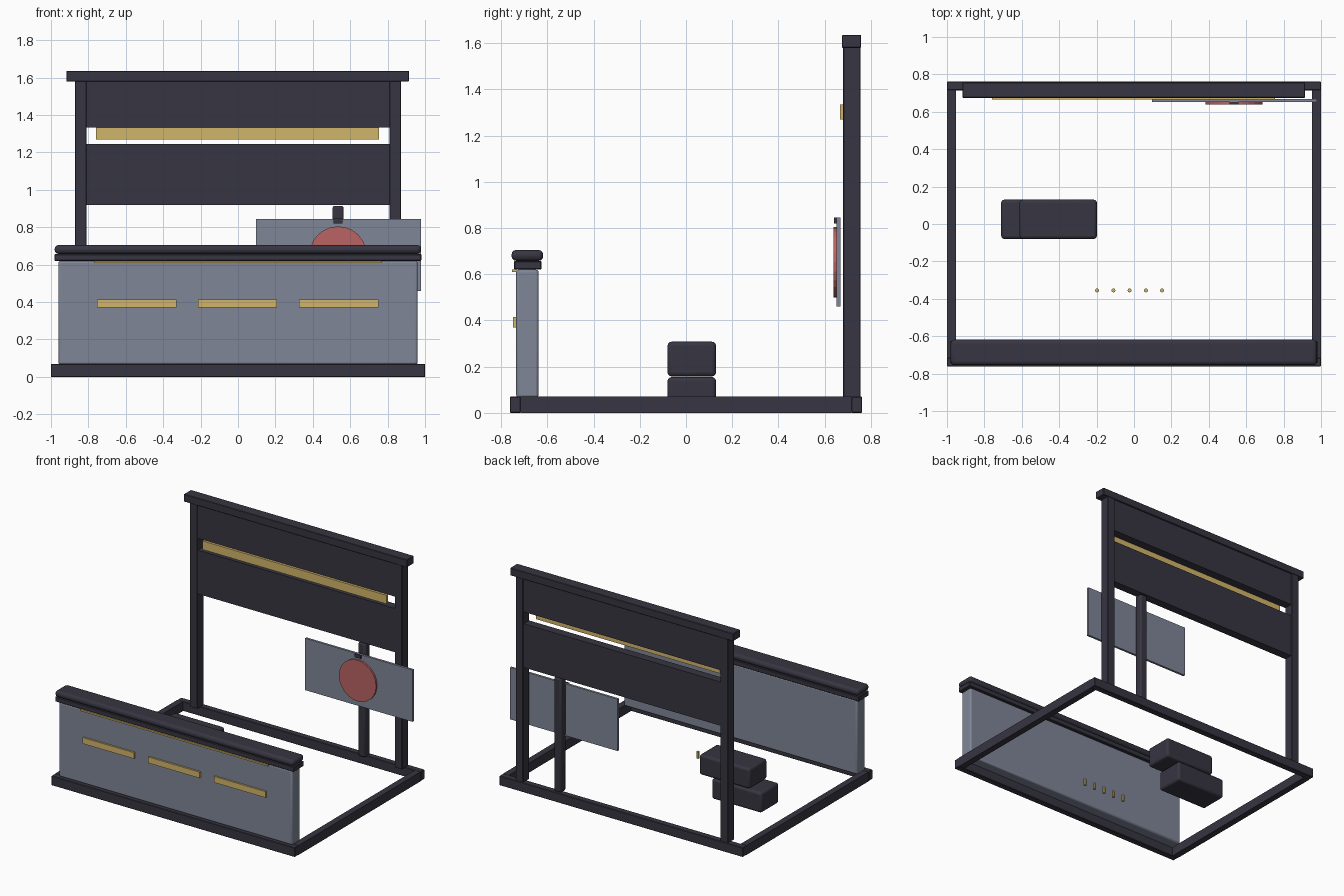
import bpy, math

if "Cube" in bpy.data.objects:
    bpy.data.objects.remove(bpy.data.objects["Cube"])


def material(name, rgb):
    m = bpy.data.materials.new(name)
    m.diffuse_color = (*rgb, 1)
    m.use_nodes = True
    m.node_tree.nodes["Principled BSDF"].inputs["Base Color"].default_value = m.diffuse_color
    return m


DARK = material("dark charcoal", (0.038, 0.036, 0.053))
GREY = material("slate grey", (0.215, 0.24, 0.31))
GOLD = material("brass gold", (0.64, 0.46, 0.145))
RED = material("muted red", (0.49, 0.125, 0.125))


def box(name, x, y, z, mat, bevel=0.0, segments=1):
    """Box from (min, max) ranges, with optional rounded edges."""
    bpy.ops.mesh.primitive_cube_add(
        size=1, location=[(a + b) / 2 for a, b in (x, y, z)])
    ob = bpy.context.object
    ob.name = name
    ob.scale = [b - a for a, b in (x, y, z)]
    bpy.ops.object.transform_apply(location=False, rotation=False, scale=True)
    ob.data.materials.append(mat)
    if bevel:
        mod = ob.modifiers.new("rounding", 'BEVEL')
        mod.width = bevel
        mod.segments = segments
        if segments > 1:
            bpy.ops.object.shade_smooth_by_angle(angle=math.radians(40))
    return ob


def cylinder(name, loc, radius, depth, sides, mat, rot=(0, 0, 0)):
    bpy.ops.mesh.primitive_cylinder_add(
        vertices=sides, radius=radius, depth=depth, location=loc, rotation=rot)
    ob = bpy.context.object
    ob.name = name
    ob.data.materials.append(mat)
    return ob


# Floor frame
box("front_rail", (-1, 1), (-0.762, -0.715), (0, 0.07), DARK, 0.003)
box("back_rail", (-1, 1), (0.715, 0.762), (0, 0.07), DARK, 0.003)
for side, s in (("left", -1), ("right", 1)):
    xs = sorted((s, s * 0.952))
    box(side + "_rail", xs, (-0.716, 0.716), (0, 0.07), DARK)

# Counter with its top
box("counter_panel", (-0.96, 0.96), (-0.735, -0.638), (0.066, 0.62), GREY, 0.012, 3)
box("counter_trim", (-0.982, 0.98), (-0.745, -0.625), (0.62, 0.657), DARK, 0.004)
box("counter_top", (-0.98, 0.978), (-0.755, -0.618), (0.658, 0.705), DARK, 0.02, 3)
box("counter_gold_line", (-0.77, 0.77), (-0.753, -0.734), (0.61, 0.621), GOLD)
for i, cx in enumerate((-0.542, -0.003, 0.538)):
    box(f"counter_plate_{i + 1}", (cx - 0.212, cx + 0.212),
        (-0.748, -0.733), (0.37, 0.415), GOLD)

# Back wall: posts, header and two wide boards
for side, s in (("left", -1), ("right", 1)):
    box(side + "_post", sorted((s * 0.81, s * 0.872)), (0.68, 0.755),
        (0.066, 1.585), DARK, 0.003)
box("header", (-0.918, 0.915), (0.675, 0.758), (1.58, 1.636), DARK, 0.003)
box("upper_board", (-0.812, 0.812), (0.684, 0.748), (1.333, 1.582), DARK)
box("lower_board", (-0.812, 0.812), (0.684, 0.748), (0.92, 1.245), DARK)
box("gold_shelf_strip", (-0.76, 0.755), (0.666, 0.684), (1.27, 1.334), GOLD)

# Sign with red disc on its own short post
box("sign_post", (0.505, 0.565), (0.686, 0.746), (0.066, 0.915), DARK, 0.012, 2)
box("sign_plate", (0.095, 0.978), (0.651, 0.668), (0.46, 0.845), GREY)
cylinder("sign_disc", (0.535, 0.645, 0.652), 0.153, 0.014, 24, RED,
         (math.pi / 2, 0, 0))
box("sign_clip", (0.51, 0.56), (0.64, 0.652), (0.82, 0.846), DARK)

# Two stacked cases on the floor
box("lower_case", (-0.71, -0.3), (-0.08, 0.13), (0.005, 0.155), DARK, 0.017, 3)
box("upper_case", (-0.612, -0.198), (-0.08, 0.13), (0.158, 0.308), DARK, 0.017, 3)

# Row of small brass pegs
for i in range(5):
    cylinder(f"peg_{i + 1}", (-0.197 + i * 0.0868, -0.355, 0.027), 0.011, 0.05, 8, GOLD)
